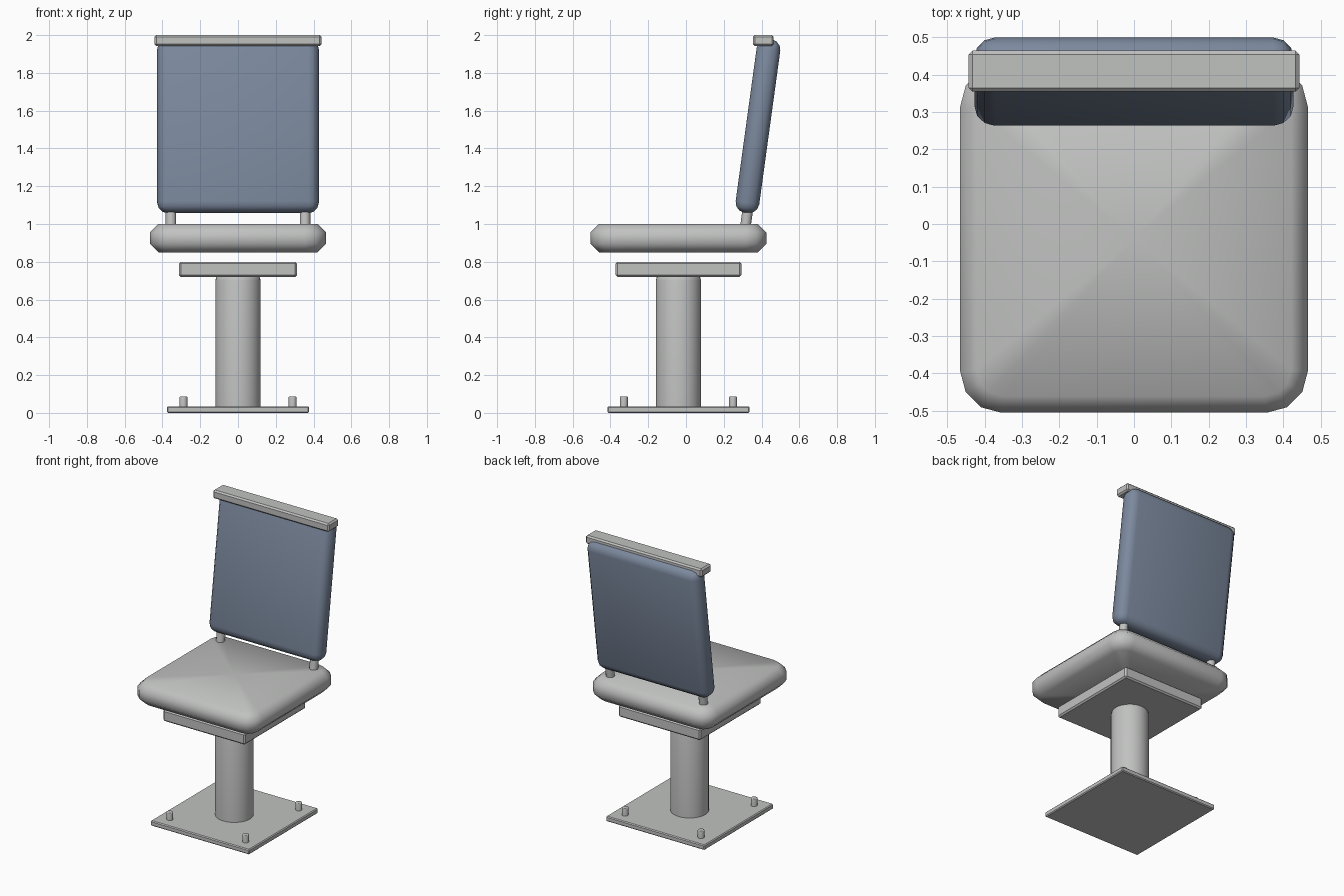
import bpy, bmesh, math
from mathutils import Matrix

old = bpy.data.objects.get("Cube")
if old:
    bpy.data.objects.remove(old, do_unlink=True)

YC = -0.04                  # the pedestal and seat sit slightly forward
TILT = math.radians(-7.8)   # the backrest leans back


def make_material(name, rgb):
    mat = bpy.data.materials.new(name)
    mat.use_nodes = True
    mat.diffuse_color = (*rgb, 1)
    mat.node_tree.nodes["Principled BSDF"].inputs["Base Color"].default_value = (*rgb, 1)
    return mat


grey = make_material("light grey", (0.53, 0.54, 0.53))
blue = make_material("slate blue", (0.2, 0.25, 0.34))


def finish(name, bm, mat, loc, tilt=0.0, angle=math.radians(35)):
    mesh = bpy.data.meshes.new(name)
    bm.to_mesh(mesh)
    bm.free()
    mesh.materials.append(mat)
    obj = bpy.data.objects.new(name, mesh)
    bpy.context.collection.objects.link(obj)
    obj.location = loc
    obj.rotation_euler.x = tilt
    bpy.ops.object.select_all(action="DESELECT")
    obj.select_set(True)
    bpy.context.view_layer.objects.active = obj
    bpy.ops.object.shade_smooth_by_angle(angle=angle)
    return obj


def box_mesh(size):
    bm = bmesh.new()
    bmesh.ops.create_cube(bm, size=1, matrix=Matrix.Diagonal((*size, 1)))
    return bm


def bevel(bm, edges, width, segments):
    bmesh.ops.bevel(bm, geom=edges, offset=width, segments=segments,
                    profile=0.5, affect="EDGES", clamp_overlap=True)


def poke_large(bm, axis):
    # Centre point on the two broad faces for cushion-like shading
    broad = [f for f in bm.faces if abs(f.normal[axis]) > 0.99 and f.calc_area() > 0.3]
    bmesh.ops.poke(bm, faces=broad)


def slab(name, size, loc, width):
    bm = box_mesh(size)
    bevel(bm, bm.edges[:], width, 1)
    return finish(name, bm, grey, loc)


def rod(name, radius, height, loc, sides, chamfer=0.0, tilt=0.0):
    bm = bmesh.new()
    bmesh.ops.create_cone(bm, cap_ends=True, segments=sides, radius1=radius,
                          radius2=radius, depth=height)
    if chamfer:
        rim = [e for e in bm.edges if all(v.co.z > 0 for v in e.verts)]
        bevel(bm, rim, chamfer, 3)
    return finish(name, bm, grey, loc, tilt)


# Pedestal: floor plate, post and mounting plate
slab("base_plate", (0.752, 0.752, 0.035), (0, YC, 0.0175), 0.006)
rod("post", 0.12, 0.72, (0, YC, 0.38), 32, 0.04)
slab("mounting_plate", (0.625, 0.665, 0.08), (0, YC, 0.76), 0.01)

# Four bolts on the floor plate
for sx, side in ((1, "left"), (-1, "right")):
    for sy, end in ((1, "back"), (-1, "front")):
        rod(f"bolt_{end}_{side}", 0.021, 0.07,
            (sx * 0.289, YC + sy * 0.289, 0.052), 12, 0.005)

# Seat with rounded corners and chamfered rims
bm = box_mesh((0.93, 0.93, 0.15))
bevel(bm, [e for e in bm.edges if abs(e.verts[0].co.z - e.verts[1].co.z) > 0.1], 0.11, 3)
bevel(bm, [e for e in bm.edges if abs(e.verts[0].co.z - e.verts[1].co.z) < 0.01], 0.044, 1)
poke_large(bm, 2)
finish("seat", bm, grey, (0, YC, 0.925), angle=math.radians(60))

# Padded backrest
bm = box_mesh((0.855, 0.126, 0.93))
bevel(bm, bm.edges[:], 0.055, 3)
poke_large(bm, 1)
finish("backrest", bm, blue, (0, 0.381, 1.519), TILT, math.radians(60))

# Support rods joining seat and backrest
for sx, side in ((1, "left"), (-1, "right")):
    rod(f"support_{side}", 0.028, 0.2, (sx * 0.355, 0.322, 1.04), 12, 0.0, TILT)

# Top rail
slab("top_rail", (0.885, 0.11, 0.058), (0, 0.409, 1.971), 0.01)
